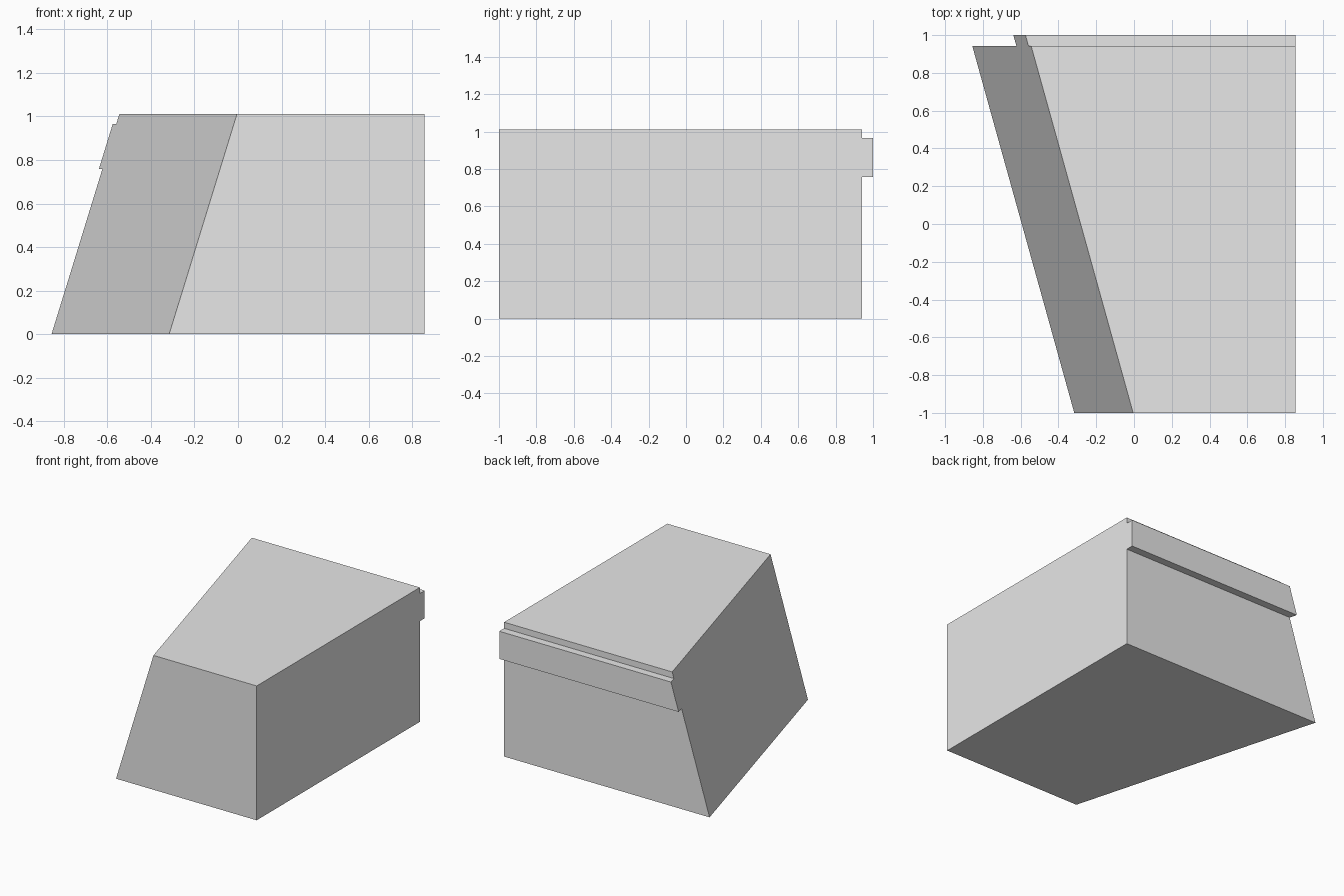
import bpy
import bmesh
from mathutils import Vector

default = bpy.data.objects.get("Cube")
if default:
    bpy.data.objects.remove(default, do_unlink=True)

# Plain grey surface
grey = bpy.data.materials.new("light_grey")
grey.use_nodes = True
colour = (0.8, 0.8, 0.8, 1)
grey.diffuse_color = colour
grey.node_tree.nodes["Principled BSDF"].inputs["Base Color"].default_value = colour

HALF_WIDTH = 0.856
BACK, LIP = 0.942, 1.0
HEIGHT, LIP_LOW, LIP_HIGH = 1.012, 0.758, 0.966


def slanted_x(y, z):
    """Plane of the sloping side, leaning inward with height and to the front."""
    return -HALF_WIDTH + 0.278 * (BACK - y) + 0.308 * z


# Side profile (y, z): a block with a protruding lip along its back
profile = [
    (-1, 0), (BACK, 0), (BACK, LIP_LOW), (LIP, LIP_LOW),
    (LIP, LIP_HIGH), (BACK, LIP_HIGH), (BACK, HEIGHT), (-1, HEIGHT),
]

bm = bmesh.new()
straight = [bm.verts.new(Vector((HALF_WIDTH, y, z))) for y, z in profile]
sloped = [bm.verts.new(Vector((slanted_x(y, z), y, z))) for y, z in profile]

# End caps: vertical wall and sloping wall
bm.faces.new(straight)
bm.faces.new(reversed(sloped))

# Walls between the two ends
count = len(profile)
for i in range(count):
    j = (i + 1) % count
    bm.faces.new((straight[j], straight[i], sloped[i], sloped[j]))
bmesh.ops.recalc_face_normals(bm, faces=bm.faces)

mesh = bpy.data.meshes.new("wedge_block_with_lip")
bm.to_mesh(mesh)
bm.free()
mesh.materials.append(grey)
block = bpy.data.objects.new("wedge_block_with_lip", mesh)
bpy.context.collection.objects.link(block)
